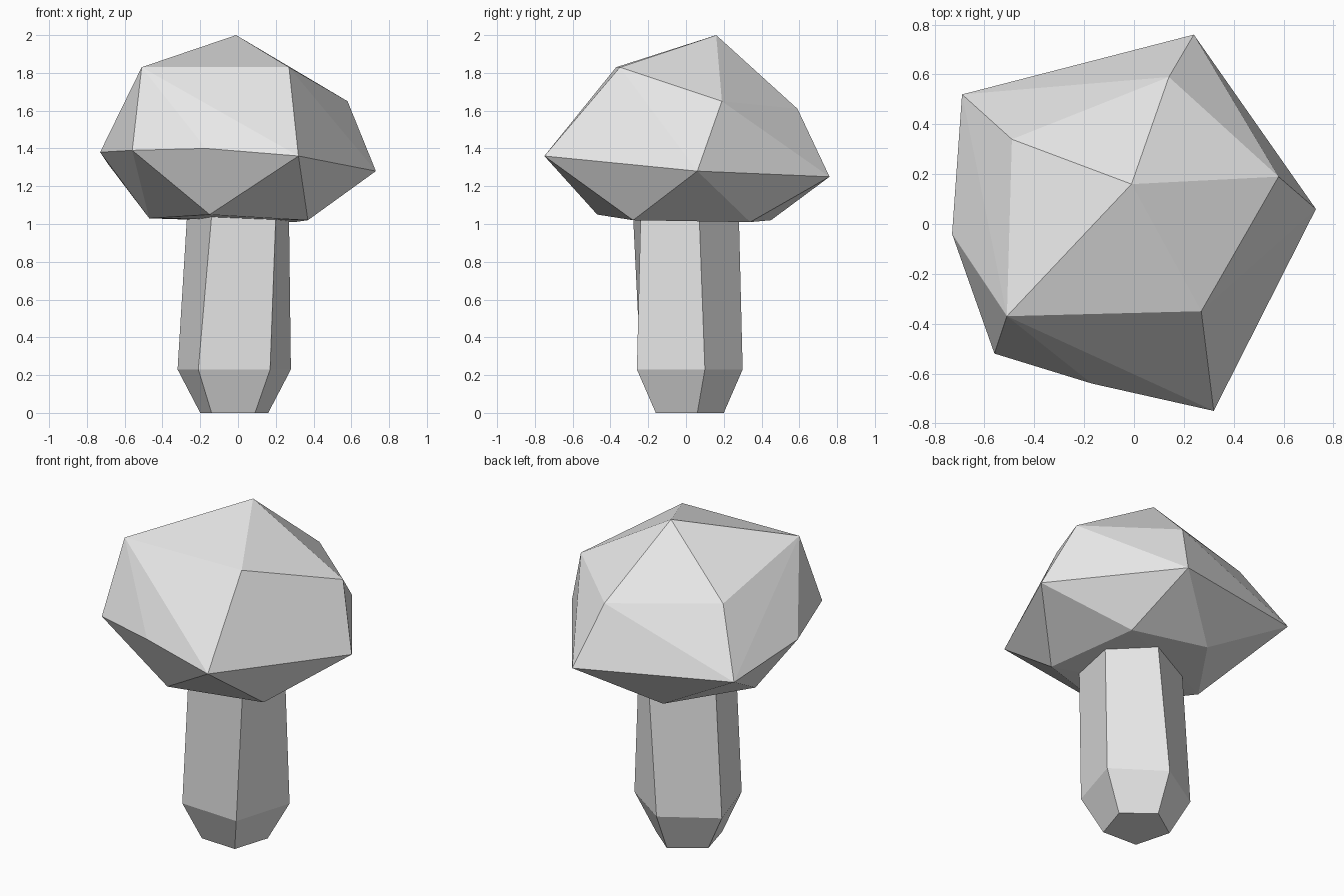
import bpy
import bmesh

# Remove the default cube only
default_cube = bpy.data.objects.get("Cube")
if default_cube:
    bpy.data.objects.remove(default_cube, do_unlink=True)


def make_material(name, colour):
    material = bpy.data.materials.new(name)
    material.use_nodes = True
    material.diffuse_color = colour
    shader = next(n for n in material.node_tree.nodes if n.type == "BSDF_PRINCIPLED")
    shader.inputs["Base Color"].default_value = colour
    return material


def finish(bm, name, material):
    bmesh.ops.recalc_face_normals(bm, faces=bm.faces[:])
    mesh = bpy.data.meshes.new(name)
    bm.to_mesh(mesh)
    bm.free()
    mesh.materials.append(material)
    part = bpy.data.objects.new(name, mesh)
    bpy.context.scene.collection.objects.link(part)
    return part


def faceted_hull(name, corners, material):
    """Wrap flat facets around a set of corner points."""
    bm = bmesh.new()
    for corner in corners:
        bm.verts.new(corner)
    result = bmesh.ops.convex_hull(bm, input=bm.verts[:])
    loose = {v for v in result["geom_interior"] if isinstance(v, bmesh.types.BMVert)}
    bmesh.ops.delete(bm, geom=list(loose), context="VERTS")
    return finish(bm, name, material)


def lofted_rings(name, rings, material):
    """Join matching rings with side faces and close both ends."""
    bm = bmesh.new()
    loops = [[bm.verts.new((x, y, z)) for x, y in outline] for z, outline in rings]
    for lower, upper in zip(loops, loops[1:]):
        count = len(lower)
        for i in range(count):
            j = (i + 1) % count
            bm.faces.new((lower[i], lower[j], upper[j], upper[i]))
    bm.faces.new(list(reversed(loops[0])))
    bm.faces.new(loops[-1])
    return finish(bm, name, material)


grey = make_material("plain grey", (0.8, 0.8, 0.8, 1.0))

# Irregular cap: peak, shoulder, brim and underside corners
peak = [(-0.01, 0.16, 2)]
shoulder = [(-0.51, -0.37, 1.83), (0.27, -0.35, 1.83), (0.58, 0.19, 1.65),
            (0.14, 0.59, 1.61), (-0.49, 0.34, 1.68)]
brim = [(-0.56, -0.52, 1.39), (-0.17, -0.64, 1.4), (0.32, -0.75, 1.36),
        (0.73, 0.06, 1.28), (0.24, 0.76, 1.25), (-0.69, 0.52, 1.32),
        (-0.73, -0.04, 1.38)]
underside = [(-0.15, -0.47, 1.05), (0.37, -0.28, 1.02), (0.3, 0.34, 1.01),
             (-0.16, 0.45, 1.02), (-0.47, 0, 1.03)]
faceted_hull("cap", peak + shoulder + brim + underside, grey)

# Five-sided stem with a tapered foot, its top tucked into the cap
foot = [(0.16, 0.06), (-0.01, 0.2), (-0.2, 0.07), (-0.14, -0.15), (0.09, -0.16)]
ankle = [(0.28, 0.1), (-0.01, 0.3), (-0.32, 0.11), (-0.21, -0.24), (0.17, -0.26)]
neck = [(0.27, 0.07), (0.06, 0.28), (-0.27, 0.1), (-0.14, -0.28), (0.2, -0.24)]
lofted_rings("stem", [(0, foot), (0.23, ankle), (1.04, neck)], grey)
